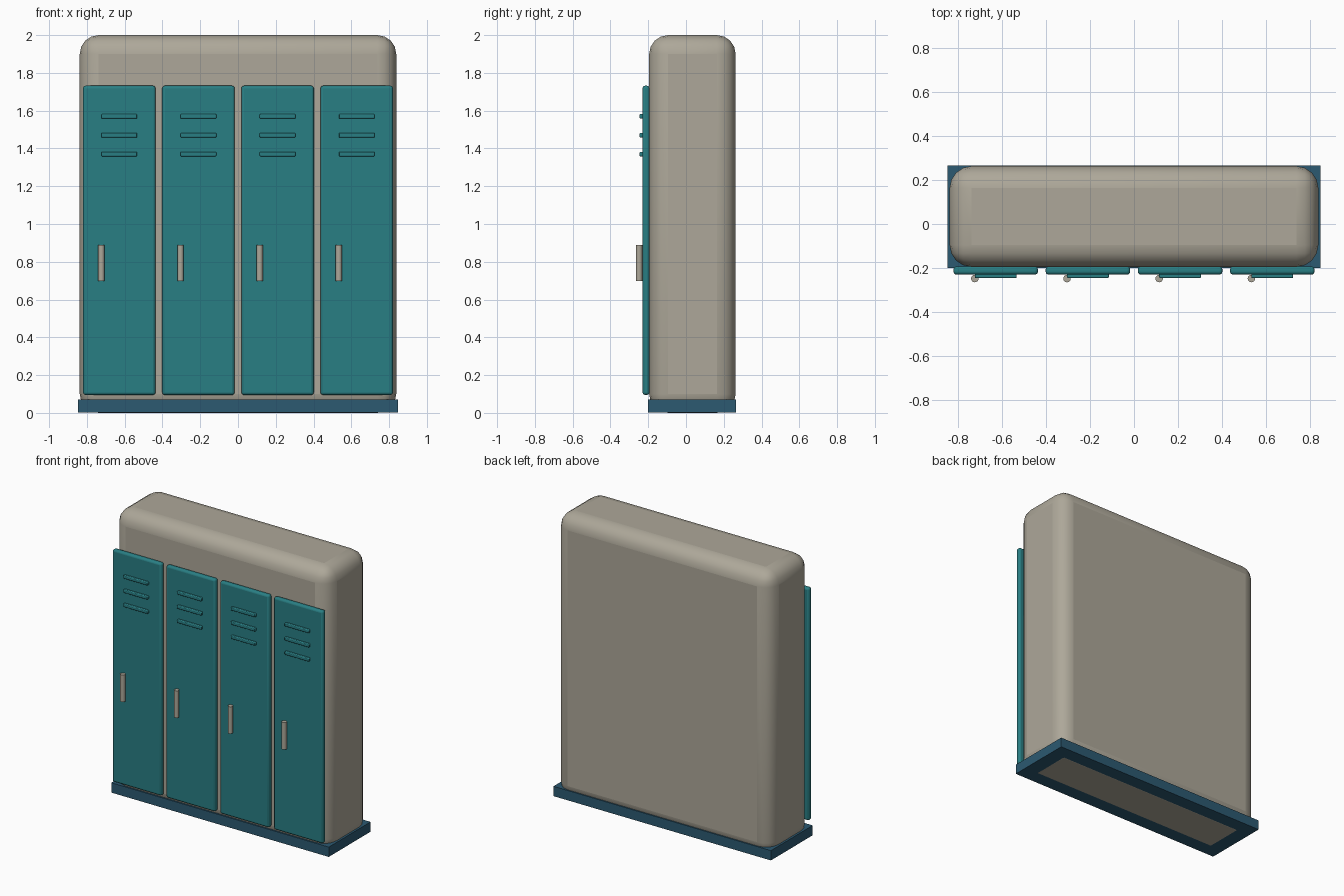
import bpy, math

if "Cube" in bpy.data.objects:
    bpy.data.objects.remove(bpy.data.objects["Cube"])


def material(name, color):
    m = bpy.data.materials.new(name)
    m.diffuse_color = (*color, 1)
    m.use_nodes = True
    m.node_tree.nodes["Principled BSDF"].inputs["Base Color"].default_value = m.diffuse_color
    return m


CREAM = material("warm_grey_paint", (0.42, 0.39, 0.32))
TEAL = material("teal_paint", (0.022, 0.21, 0.23))
BLUE = material("dark_blue_paint", (0.025, 0.10, 0.165))


def finish(ob, name, mat, bevel=0, segments=1):
    ob.name = name
    ob.data.materials.append(mat)
    if bevel:
        mod = ob.modifiers.new("rounded_edges", 'BEVEL')
        mod.width = bevel
        mod.segments = segments
        mod.limit_method = 'ANGLE'
    return ob


def box(name, lo, hi, mat, bevel=0, segments=1):
    bpy.ops.mesh.primitive_cube_add(size=1, location=[(a + b) / 2 for a, b in zip(lo, hi)])
    ob = bpy.context.object
    ob.scale = [b - a for a, b in zip(lo, hi)]
    bpy.ops.object.transform_apply(location=False, rotation=False, scale=True)
    if bevel:
        bpy.ops.object.shade_smooth_by_angle(angle=math.radians(40))
    return finish(ob, name, mat, bevel, segments)


# Cabinet body with large rounded edges, standing in a square plinth
box("cabinet_body", (-0.838, -0.195, 0), (0.838, 0.263, 2), CREAM, 0.1, 4)
box("plinth", (-0.847, -0.2, 0.001), (0.847, 0.265, 0.07), BLUE)

# Four doors, each with three raised vents and an upright bar handle
for i in range(4):
    n = i + 1
    x = (i - 1.5) * 0.419
    box(f"door_{n}", (x - 0.192, -0.23, 0.095), (x + 0.192, -0.193, 1.732), TEAL, 0.014, 3)
    for j, z in enumerate((1.57, 1.47, 1.37)):
        box(f"vent_{n}_{j + 1}", (x - 0.095, -0.246, z - 0.012),
            (x + 0.095, -0.222, z + 0.012), TEAL, 0.005, 2)
    bpy.ops.mesh.primitive_cylinder_add(vertices=16, radius=0.017, depth=0.19,
                                        location=(x - 0.095, -0.248, 0.793))
    bpy.ops.object.shade_smooth_by_angle(angle=math.radians(40))
    finish(bpy.context.object, f"handle_{n}", CREAM)
